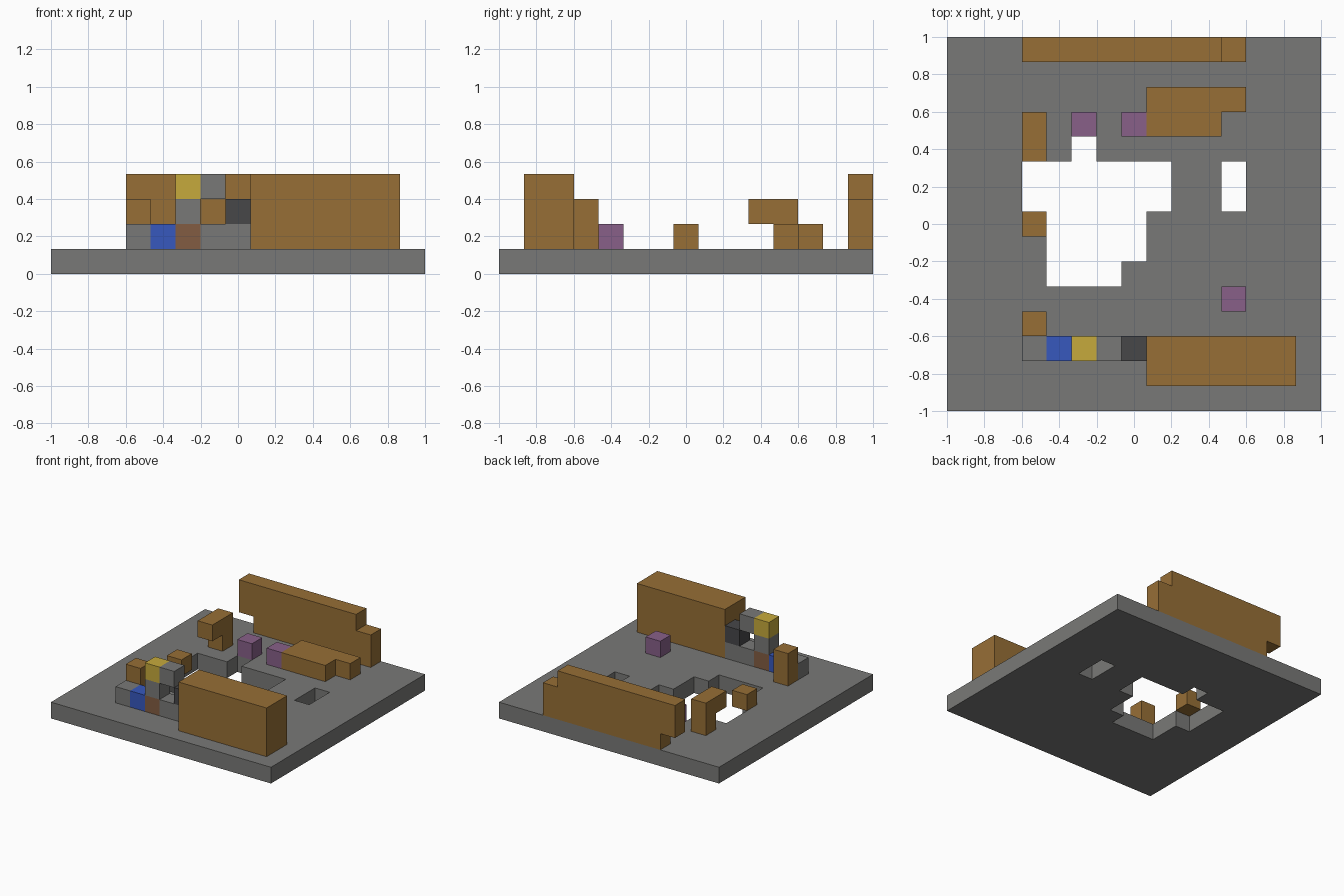
import bpy
import bmesh
from mathutils import Vector

if "Cube" in bpy.data.objects:
    bpy.data.objects.remove(bpy.data.objects["Cube"], do_unlink=True)

N = 15            # cells along the plate
U = 2 / N         # cell size


def material(name, r, g, b):
    """Flat material from display values 0-255."""
    def lin(c):
        c /= 255
        return c / 12.92 if c <= 0.04045 else ((c + 0.055) / 1.055) ** 2.4
    col = (lin(r), lin(g), lin(b), 1)
    m = bpy.data.materials.new(name)
    m.use_nodes = True
    m.diffuse_color = col
    bsdf = next(n for n in m.node_tree.nodes if n.type == 'BSDF_PRINCIPLED')
    bsdf.inputs["Base Color"].default_value = col
    bsdf.inputs["Roughness"].default_value = 0.9
    return m


stone = material("stone grey", 121, 121, 119)
wood = material("wood brown", 151, 111, 54)
purple = material("purple", 136, 96, 137)
blue = material("blue", 55, 88, 190)
yellow = material("yellow", 198, 170, 60)
charcoal = material("charcoal", 71, 71, 73)
clay = material("clay brown", 130, 92, 66)


def cells(x, y, z):
    """All grid cells in a box given as (start, end) ranges."""
    return {(i, j, k) for i in range(*x) for j in range(*y) for k in range(*z)}


def part(name, filled, mat):
    """Outer skin of a set of cells, merged into large flat faces."""
    bm = bmesh.new()
    verts = {}

    def corner(p):
        key = tuple(int(c) for c in p)
        if key not in verts:
            verts[key] = bm.verts.new((key[0] * U - 1, key[1] * U - 1, key[2] * U))
        return verts[key]

    for c in filled:
        for axis in range(3):
            for side in (0, 1):
                step = Vector((0, 0, 0))
                step[axis] = 1
                n = Vector(c) + step * (2 * side - 1)
                if tuple(int(v) for v in n) in filled:
                    continue
                a, b = Vector((0, 0, 0)), Vector((0, 0, 0))
                a[(axis + 1) % 3] = b[(axis + 2) % 3] = 1
                o = Vector(c) + step * side
                ring = [o, o + a, o + a + b, o + b]
                if not side:
                    ring.reverse()
                bm.faces.new([corner(p) for p in ring])
    bmesh.ops.dissolve_limit(bm, angle_limit=0.01, verts=bm.verts, edges=bm.edges)
    bmesh.ops.triangulate(bm, faces=[f for f in bm.faces if len(f.verts) > 4])
    me = bpy.data.meshes.new(name)
    bm.to_mesh(me)
    bm.free()
    me.materials.append(mat)
    ob = bpy.data.objects.new(name, me)
    bpy.context.collection.objects.link(ob)
    return ob


# Ground plate with a stepped pit and a small pit
one = (0, 1)
pit = (cells((5, 6), (10, 11), one) | cells((3, 9), (8, 10), one)
       | cells((3, 8), (7, 8), one) | cells((4, 8), (6, 7), one)
       | cells((4, 7), (5, 6), one) | cells((11, 12), (8, 10), one))
part("ground_plate", cells((0, N), (0, N), one) - pit, stone)

# Wooden walls and posts
part("front_wall", cells((8, 14), (1, 3), (1, 4)), wood)
back = cells((3, 11), (14, 15), (1, 4)) | cells((11, 12), (14, 15), (1, 3))
part("back_wall", back - {(3, 14, 1)}, wood)
part("low_bench", cells((8, 12), (12, 13), (1, 2)) | cells((8, 11), (11, 12), (1, 2)), wood)
part("overhang_post", {(3, 11, 1), (3, 11, 2), (3, 10, 2)}, wood)
part("pit_edge_block", {(3, 7, 1)}, wood)
part("front_post", cells((3, 4), (3, 4), (1, 3)), wood)

# Row of mixed blocks beside the front wall
part("stone_end_block", {(3, 2, 1)}, stone)
part("blue_block", {(4, 2, 1)}, blue)
part("clay_block", {(5, 2, 1)}, clay)
part("stone_base_blocks", {(6, 2, 1), (7, 2, 1)}, stone)
part("stone_middle_block", {(5, 2, 2)}, stone)
part("yellow_block", {(5, 2, 3)}, yellow)
part("stone_bridge_block", {(6, 2, 3)}, stone)
part("charcoal_block", {(7, 2, 2)}, charcoal)

# Purple blocks
for label, cell in (("left", (11, 4, 1)), ("right", (5, 11, 1)), ("middle", (7, 11, 1))):
    part("purple_block_" + label, {cell}, purple)
